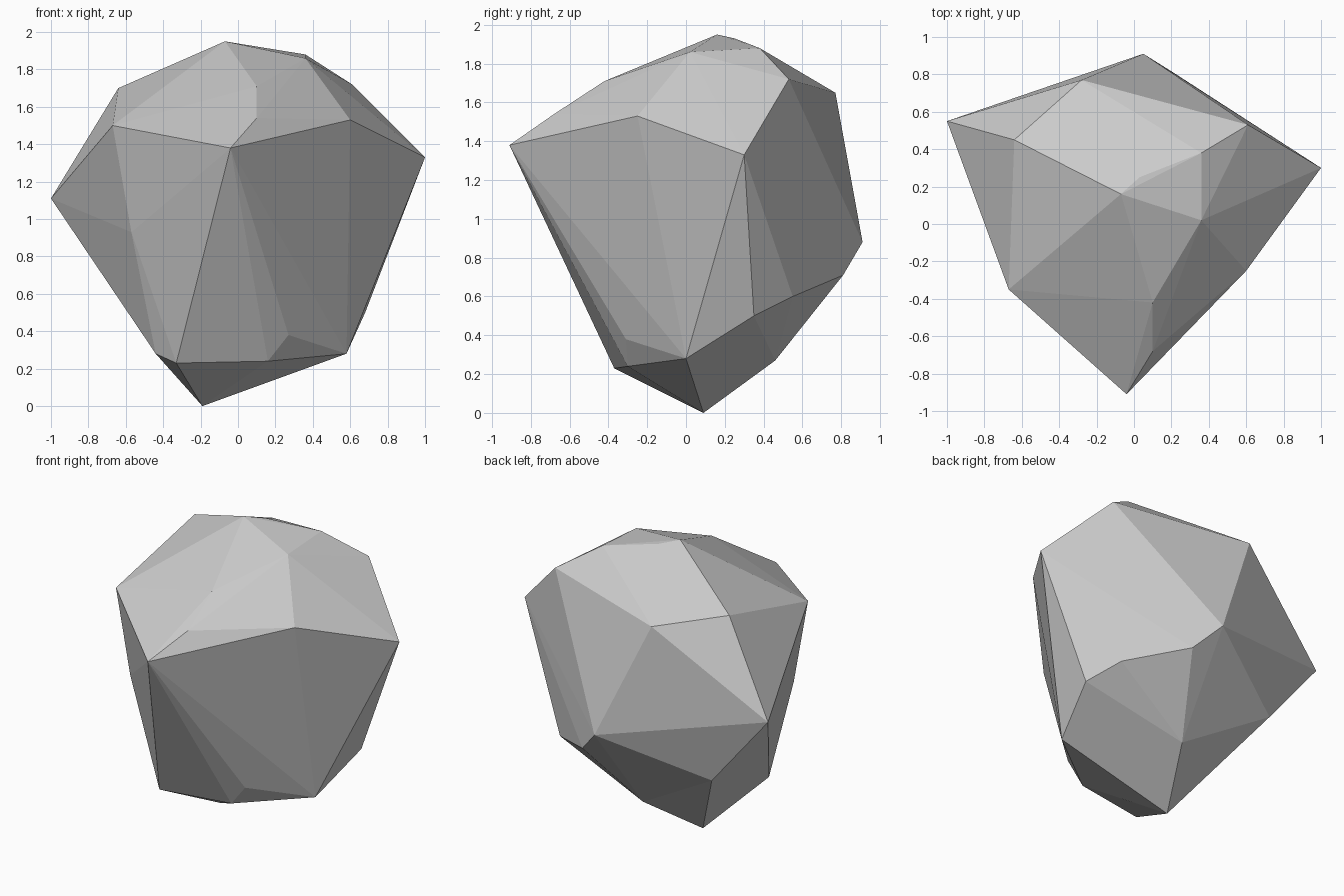
import bpy
import bmesh

default_cube = bpy.data.objects.get("Cube")
if default_cube:
    bpy.data.objects.remove(default_cube, do_unlink=True)


def make_material(name, colour):
    material = bpy.data.materials.new(name)
    material.use_nodes = True
    material.diffuse_color = colour
    material.node_tree.nodes["Principled BSDF"].inputs["Base Color"].default_value = colour
    return material


def make_hull(name, corners, material):
    """Wrap a faceted convex solid around a handful of corner points."""
    bm = bmesh.new()
    for corner in corners:
        bm.verts.new(corner)
    hull = bmesh.ops.convex_hull(bm, input=bm.verts[:], use_existing_faces=False)
    spare = set(hull["geom_interior"]) | set(hull["geom_unused"])
    loose = [v for v in spare if isinstance(v, bmesh.types.BMVert)]
    bmesh.ops.delete(bm, geom=loose, context="VERTS")
    bmesh.ops.recalc_face_normals(bm, faces=bm.faces[:])
    for face in bm.faces:
        face.smooth = False
    mesh = bpy.data.meshes.new(name)
    bm.to_mesh(mesh)
    bm.free()
    mesh.materials.append(material)
    obj = bpy.data.objects.new(name, mesh)
    bpy.context.scene.collection.objects.link(obj)
    return obj


# Corners of the boulder, from the crown down to the foot
crown = [(-.07, .16, 1.95), (.03, .25, 1.93), (.36, .38, 1.88), (.36, .02, 1.86)]
shoulder = [(.61, .53, 1.72), (.1, -.42, 1.71), (-.64, .45, 1.7), (-.28, .77, 1.65),
            (.1, -.68, 1.54), (.6, -.25, 1.53), (-.67, -.35, 1.5)]
girth = [(-.04, -.91, 1.38), (1, .3, 1.33), (-1, .55, 1.11), (-.48, .72, 1.12),
         (-.57, -.34, .93), (.05, .91, .88)]
underside = [(.21, .81, .71), (-.6, .58, .62), (.56, .55, .6), (.68, .35, .5),
             (.27, -.31, .38)]
foot = [(.58, 0, .28), (-.44, -.26, .28), (0, .46, .27), (.16, -.3, .24),
        (-.33, -.37, .23), (-.19, .09, 0)]

stone = make_material("stone grey", (.6, .6, .6, 1))
make_hull("boulder", crown + shoulder + girth + underside + foot, stone)
